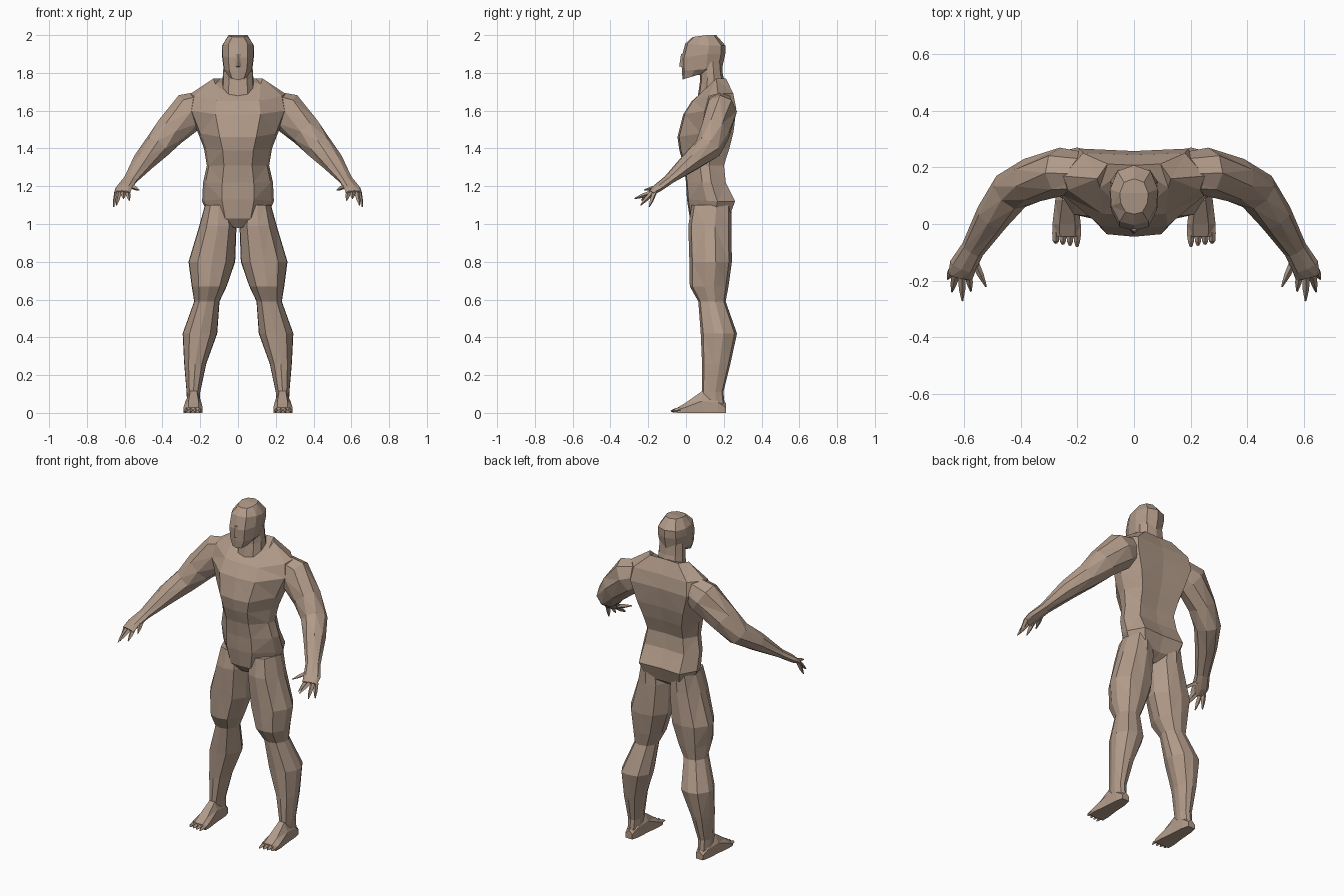
import bpy, bmesh, math
from mathutils import Vector

skin = bpy.data.materials.new("tan_skin")
skin.diffuse_color = (0.44, 0.325, 0.25, 1)


def loft(name, rings, mirror=False):
    """Skin a list of equal-length point rings, capping both ends."""
    bm = bmesh.new()
    vs = [[bm.verts.new(p) for p in r] for r in rings]
    n = len(vs[0])
    for a, b in zip(vs, vs[1:]):
        for i in range(n):
            j = (i + 1) % n
            bm.faces.new((a[i], a[j], b[j], b[i]))
    bm.faces.new(vs[0])
    bm.faces.new(vs[-1])
    bmesh.ops.triangulate(bm, faces=bm.faces[:], quad_method='SHORT_EDGE')
    bmesh.ops.recalc_face_normals(bm, faces=bm.faces[:])
    me = bpy.data.meshes.new(name)
    bm.to_mesh(me)
    bm.free()
    me.materials.append(skin)
    ob = bpy.data.objects.new(name, me)
    bpy.context.collection.objects.link(ob)
    if mirror:
        ob.modifiers.new("mirror", 'MIRROR').use_mirror_merge = False
    return ob


def body_ring(shape, w, yf, yb, zf, zb, cx=0.0):
    """Symmetric section: shape is a half outline of (width, depth) fractions."""
    half = [(x * w, t) for x, t in shape]
    full = half + [(-x, t) for x, t in reversed(half) if x > 1e-6]
    return [(cx + x, yf + (yb - yf) * t, zf + (zb - zf) * min(1, t / 0.6))
            for x, t in full]


def tube(name, path, sides=8):
    """Limb along a path of (point, vertical radius, sideways radius)."""
    pts = [Vector(p[0]) for p in path]
    rings = []
    for i, (p, rv, rh) in enumerate(path):
        t = (pts[min(i + 1, len(pts) - 1)] - pts[max(i - 1, 0)]).normalized()
        h = t.cross(Vector((0, 0, 1))).normalized()
        v = h.cross(t)
        rings.append([pts[i] + h * rh * math.cos(a) + v * rv * math.sin(a)
                      for a in (2 * math.pi * k / sides for k in range(sides))])
    return loft(name, rings, True)


# Torso: width, front y, back y, front z, back z
chest_shape = [(0, 0), (0.45, 0.03), (0.93, 0.4), (1, 0.62), (0.72, 0.98), (0, 0.95)]
torso = [
    (0.05, 0.06, 0.17, 0.98, 0.99), (0.15, 0.02, 0.23, 1.03, 1.03),
    (0.19, 0.005, 0.265, 1.13, 1.12), (0.185, 0.0, 0.215, 1.22, 1.22),
    (0.165, -0.012, 0.205, 1.31, 1.31), (0.18, -0.035, 0.235, 1.39, 1.40),
    (0.215, -0.045, 0.258, 1.46, 1.49), (0.265, -0.015, 0.272, 1.58, 1.61),
    (0.25, 0.03, 0.255, 1.65, 1.69), (0.13, 0.07, 0.215, 1.685, 1.77),
]
loft("torso", [body_ring(chest_shape, *r) for r in torso])

# Neck and head
round_shape = [(0, 0), (0.6, 0.06), (0.95, 0.32), (1, 0.6), (0.7, 0.9), (0, 1)]
neck = [(0.085, 0.06, 0.215, 1.66, 1.72), (0.08, 0.075, 0.195, 1.76, 1.79),
        (0.075, 0.07, 0.19, 1.84, 1.86)]
loft("neck", [body_ring(round_shape, *r) for r in neck])
head = [(0.05, -0.018, 0.12, 1.765, 1.79), (0.076, -0.022, 0.19, 1.81, 1.82),
        (0.086, -0.024, 0.208, 1.88, 1.90), (0.084, -0.004, 0.208, 1.955, 1.945),
        (0.05, 0.035, 0.16, 1.99, 2.0)]
loft("head", [body_ring(round_shape, *r) for r in head])
# Brow and nose ridge
loft("nose", [[(-0.012, -0.018, 1.90), (0.012, -0.018, 1.90), (0, -0.026, 1.90)],
              [(-0.02, -0.015, 1.83), (0.02, -0.015, 1.83), (0, -0.036, 1.835)]])

# Arms with palms
tube("arm", [
    ((0.13, 0.175, 1.645), 0.07, 0.07), ((0.255, 0.185, 1.595), 0.105, 0.085),
    ((0.36, 0.155, 1.49), 0.088, 0.08), ((0.435, 0.115, 1.40), 0.072, 0.075),
    ((0.50, 0.025, 1.33), 0.055, 0.062), ((0.57, -0.09, 1.235), 0.026, 0.042),
    ((0.605, -0.15, 1.19), 0.022, 0.048), ((0.613, -0.185, 1.165), 0.014, 0.044)])

# Fingers and thumb: root, tip
fingers = [((0.643, -0.165, 1.17), (0.658, -0.195, 1.09)),
           ((0.630, -0.18, 1.165), (0.643, -0.24, 1.10)),
           ((0.608, -0.185, 1.165), (0.606, -0.272, 1.135)),
           ((0.585, -0.175, 1.17), (0.576, -0.238, 1.125)),
           ((0.565, -0.13, 1.20), (0.522, -0.222, 1.18))]
for i, (a, b) in enumerate(fingers):
    a, b = Vector(a), Vector(b)
    tube("thumb" if i == 4 else "finger_%d" % (i + 1),
         [(a, 0.013, 0.014), (a.lerp(b, 0.55), 0.011, 0.011), (b, 0.003, 0.003)], 4)

# Legs: inner x, outer x, front y, back y, z
leg_shape = [(0, 0), (0.6, 0.07), (0.97, 0.38), (1, 0.62), (0.6, 0.93), (0, 1)]
legs = [(0.03, 0.175, 0.03, 0.24, 1.10), (0.008, 0.205, 0.012, 0.24, 0.99),
        (0.015, 0.262, 0.018, 0.243, 0.80), (0.06, 0.245, 0.02, 0.225, 0.67),
        (0.098, 0.232, 0.065, 0.21, 0.59), (0.11, 0.293, 0.078, 0.27, 0.42),
        (0.168, 0.285, 0.085, 0.235, 0.26), (0.2, 0.272, 0.085, 0.198, 0.11),
        (0.205, 0.27, 0.09, 0.205, 0.04)]
loft("leg", [body_ring(leg_shape, (o - i) / 2, f, b, z, z, (i + o) / 2)
             for i, o, f, b, z in legs], True)

# Feet: y, inner x, outer x, top z
feet = [(0.212, 0.215, 0.262, 0.05), (0.17, 0.203, 0.272, 0.10),
        (0.085, 0.198, 0.278, 0.115), (0.0, 0.188, 0.288, 0.055),
        (-0.045, 0.188, 0.287, 0.028)]
loft("foot", [[(i, y, 0), (o, y, 0), (o, y, z * 0.55), (o - 0.025, y, z),
               (i + 0.02, y, z), (i, y, z * 0.6)] for y, i, o, z in feet], True)

# Toes
for i in range(4):
    x = 0.201 + i * 0.025
    tip = -0.08 + 0.004 * i
    tube("toe_%d" % (i + 1), [((x, -0.03, 0.015), 0.015, 0.013),
                              ((x, -0.06, 0.013), 0.011, 0.011),
                              ((x, tip, 0.008), 0.004, 0.005)], 4)
